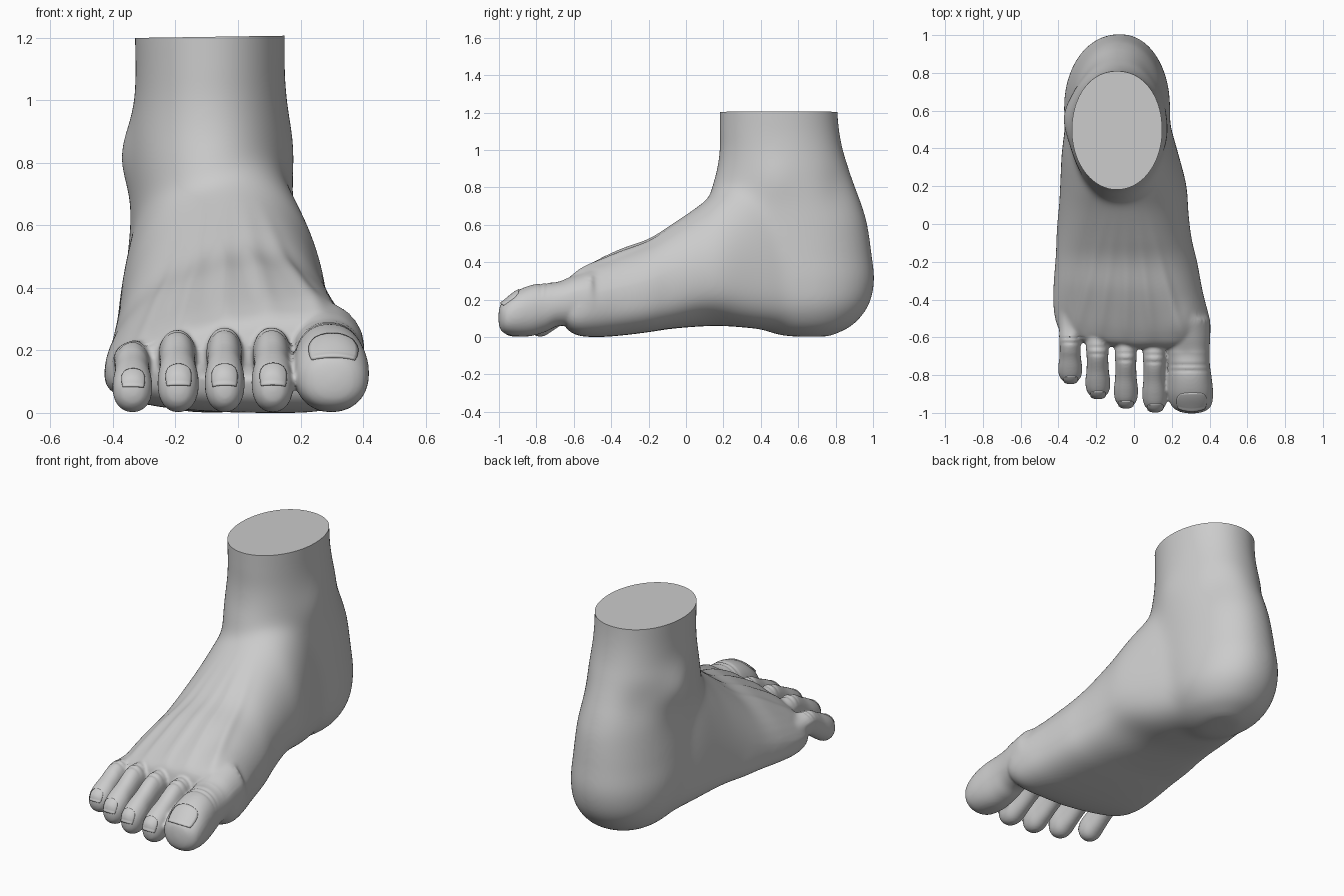
import bpy, bmesh, math
from mathutils import Vector
from mathutils.bvhtree import BVHTree

if "Cube" in bpy.data.objects:
    bpy.data.objects.remove(bpy.data.objects["Cube"])


def spline(rows, steps=6):
    """Smoothly interpolate rows of section values (Catmull-Rom)."""
    out, n = [], len(rows)
    for i in range(n - 1):
        a, b, c, d = (rows[max(0, min(n - 1, i + k))] for k in (-1, 0, 1, 2))
        for s in range(steps):
            t = s / steps
            out.append([0.5 * (2*q + (r - p)*t + (2*p - 5*q + 4*r - s4)*t*t + (3*q - p - 3*r + s4)*t**3)
                        for p, q, r, s4 in zip(a, b, c, d)])
    return out + [list(rows[-1])]


def ring(l, r, peak, top, bot, side_l, side_r, e_top=1.0, e_bot=1.0, n=48):
    """Closed outline made of four rounded quadrants."""
    pts = []
    for i in range(n):
        a = 2 * math.pi * i / n
        c, s = math.cos(a), math.sin(a)
        e = e_top if s > 0 else e_bot
        cx, sz = math.copysign(abs(c)**e, c), math.copysign(abs(s)**e, s)
        side = side_r if c > 0 else side_l
        pts.append((peak + (r - peak if c > 0 else peak - l) * cx,
                    side + (top - side if s > 0 else side - bot) * sz))
    return pts


def loft(bm, rings):
    loops = [[bm.verts.new(p) for p in r] for r in rings]
    new = [bm.faces.new(loops[0]), bm.faces.new(loops[-1])]
    for a, b in zip(loops, loops[1:]):
        for i in range(len(a)):
            j = (i + 1) % len(a)
            new.append(bm.faces.new((a[i], a[j], b[j], b[i])))
    bmesh.ops.recalc_face_normals(bm, faces=new)


bm = bmesh.new()

# Leg and heel: horizontal slices (z, left, right, back centre x, front, back)
leg = [(1.30, -.33, .15, -.09, .18, .81), (1.21, -.33, .15, -.09, .18, .81), (1.1, -.328, .15, -.09, .18, .82),
       (1.0, -.332, .155, -.09, .178, .84), (.9, -.345, .163, -.085, .163, .872), (.8, -.348, .17, -.08, .135, .908),
       (.7, -.343, .175, -.08, .115, .943), (.6, -.345, .18, -.075, .12, .97), (.45, -.36, .187, -.075, .15, .992),
       (.3, -.372, .192, -.075, .2, 1.006), (.17, -.352, .178, -.075, .26, .975), (.07, -.29, .12, -.075, .36, .895),
       (.015, -.2, .035, -.075, .48, .79), (.004, -.14, -.03, -.075, .58, .73)]
loft(bm, [[(x, y, z) for x, y in ring(l, r, c, b, f, (f + b)/2, (f + b)/2, e_top=.95)]
          for z, l, r, c, f, b in spline(leg)])

# Foot: vertical slices (y, left, right, peak x, top, bottom, left side z, right side z)
foot = [(.6, -.35, .17, -.08, .8, .03, .25, .28), (.4, -.382, .228, -.06, .93, .045, .22, .3),
        (.2, -.393, .283, -.03, .815, .06, .18, .31), (.08, -.4, .292, -.01, .715, .057, .16, .29),
        (-.08, -.408, .308, .03, .605, .045, .15, .25), (-.2, -.416, .335, .06, .532, .028, .14, .22),
        (-.35, -.427, .362, .1, .48, .01, .13, .19), (-.48, -.428, .387, .16, .42, .002, .12, .17),
        (-.58, -.41, .4, .2, .362, .012, .12, .16), (-.64, -.37, .375, .2, .305, .05, .13, .16),
        (-.665, -.3, .3, .15, .22, .11, .15, .16)]
loft(bm, [[(x, y + .2 * min(0, x) * min(0, y), z) for x, z in ring(*v, e_bot=.75)]
          for y, *v in spline(foot)])

# Toes: vertical slices (fraction of length, width factor, top, bottom)
big = [(0, .12, .12, .09), (.02, .55, .172, .045), (.08, .88, .204, .018), (.2, 1, .25, .006),
       (.35, .99, .28, .008), (.5, .94, .292, .03), (.63, .95, .297, .06), (.8, 1, .335, .06), (1, 1.02, .37, .05)]
small = [(0, .12, .095, .07), (.02, .55, .13, .035), (.09, .9, .162, .01), (.2, 1.0, .192, .006),
         (.33, .9, .222, .035), (.48, .86, .262, .075), (.6, .9, .276, .1), (.75, .9, .275, .1), (1, .95, .285, .08)]
# tip x, base x, tip y, base y, half width, height factor
toes = [(.306, .275, -1.003, -.5, .119, 1, big), (.112, .104, -.993, -.51, .067, 1, small),
        (-.042, -.045, -.972, -.51, .064, 1, small), (-.19, -.197, -.922, -.49, .066, .98, small),
        (-.337, -.34, -.842, -.45, .064, .87, small)]
for tx, bx, ty, by, w, h, prof in toes:
    rings = []
    for u, k, top, bot in spline(prof):
        x, y, m = tx + (bx - tx)*u, ty + (by - ty)*u, (top*h + bot)/2
        rings.append([(px, y, pz) for px, pz in
                      ring(x - w*k, x + w*k, x, top*h, bot, m, m, .92, .92)])
    loft(bm, rings)

mesh = bpy.data.meshes.new("foot")
bm.to_mesh(mesh)
bm.free()
obj = bpy.data.objects.new("foot", mesh)
bpy.context.collection.objects.link(obj)
bpy.context.view_layer.objects.active = obj
obj.select_set(True)

# Fuse everything into one skin, smoothing the body more than the toes and the instep most
rm = obj.modifiers.new("fuse", 'REMESH')
rm.mode, rm.voxel_size = 'VOXEL', .008
bpy.ops.object.modifier_apply(modifier="fuse")
body, instep = (obj.vertex_groups.new(name=n) for n in ("body", "instep"))
for v in obj.data.vertices:
    x, y, z = v.co
    k = max(0, min(1, (y + .62) / .15))
    if k > 0:
        body.add([v.index], k, 'REPLACE')
    k = max(0, min(1, (y + .1) / .2, (.72 - y) / .2, (1.1 - z) / .2))
    if k > 0:
        instep.add([v.index], k, 'REPLACE')
for name, its, vg in (("soften_instep", 200, "instep"), ("soften_body", 50, "body"), ("soften", 8, "")):
    sm = obj.modifiers.new(name, 'SMOOTH')
    sm.factor, sm.iterations, sm.vertex_group = .5, its, vg
    bpy.ops.object.modifier_apply(modifier=name)

# Ankle bones, tendon hollows, arch and ball: (centre, radius, height)
bumps = [((-.345, .56, .82), .11, .026), ((.17, .48, .86), .12, .012),
         ((-.24, .8, .78), .12, -.016), ((.08, .82, .8), .12, -.012),
         ((.2, .12, .1), .17, -.025), ((.39, -.5, .18), .1, .008),
         ((-.41, -.02, .12), .1, .006), ((.27, -.52, .36), .08, .008)]
bumps = [(Vector(c), r, h) for c, r, h in bumps]
moves = []
for v in obj.data.vertices:
    p, n, d = v.co, v.normal, 0
    for c, r, h in bumps:
        q = (p - c).length / r
        if q < 2.5:
            d += h * math.exp(-q*q)
    # Tendon ridges fanning from the instep to the toes
    up = max(0, n.z - .25) / .75
    if up > 0 and -.68 < p.y < .1:
        t = (.1 - p.y) / .78
        for i, (tx, bx, *_) in enumerate(toes):
            line = (.06 - .05*i) * (1 - t) + bx * t
            ridge = math.exp(-((p.x - line) / (.025 + .012*t))**2)
            d += (ridge - .3) * .02 * t * math.sin(math.pi * min(1, t))**.7 * up
    # Skin folds over the toe joints
    if up > 0 and p.y < -.6:
        for tx, bx, ty, by, w, h, prof in toes:
            if abs(p.x - tx) < w * 1.1:
                for u in ((.45, .51) if prof is big else (.54, .62)):
                    d -= .005 * up * math.exp(-((p.y - ty - (by - ty)*u) / .009)**2)
    moves.append(n * d)
for v, m in zip(obj.data.vertices, moves):
    v.co += m

# Flat cut at the top of the leg
bm = bmesh.new()
bm.from_mesh(obj.data)
bmesh.ops.bisect_plane(bm, geom=bm.verts[:] + bm.edges[:] + bm.faces[:], plane_co=(-.09, .5, 1.205),
                       plane_no=(-.015, 0, 1), clear_outer=True)
bmesh.ops.holes_fill(bm, edges=[e for e in bm.edges if e.is_boundary])
bmesh.ops.recalc_face_normals(bm, faces=bm.faces)
bmesh.ops.translate(bm, verts=bm.verts, vec=(0, 0, -min(v.co.z for v in bm.verts)))
bm.to_mesh(obj.data)
tree = BVHTree.FromBMesh(bm)
bm.free()
bpy.ops.object.shade_smooth_by_angle(angle=math.radians(50))


# Toenails: rounded plates laid on the skin (centre, outward direction, width, length)
def nail(name, centre, out, w, l, n=14):
    centre, out = Vector(centre), Vector(out).normalized()
    side = Vector((1, 0, 0))
    up = side.cross(out) if side.cross(out).z > 0 else out.cross(side)
    nb, grid = bmesh.new(), []
    for j in range(n + 1):
        row = []
        for i in range(n + 1):
            a, b = 2*i/n - 1, 2*j/n - 1
            # Narrow, rounded root; nearly straight front edge
            q = .42 if b > 0 else .2
            p = centre + side*a*math.sqrt(1 - q*b*b)*w/2 + up*b*math.sqrt(1 - q*a*a)*l/2
            hit = tree.ray_cast(p + out*.3, -out)[0] or p
            row.append(nb.verts.new(hit + out*(.005 if b > -.8 else .008)))
        grid.append(row)
    for j in range(n):
        for i in range(n):
            nb.faces.new((grid[j][i], grid[j][i+1], grid[j+1][i+1], grid[j+1][i]))
    bmesh.ops.recalc_face_normals(nb, faces=nb.faces)
    if sum(f.normal.dot(out) for f in nb.faces) < 0:
        bmesh.ops.reverse_faces(nb, faces=nb.faces)
    me = bpy.data.meshes.new(name)
    nb.to_mesh(me)
    nb.free()
    ob = bpy.data.objects.new(name, me)
    bpy.context.collection.objects.link(ob)
    so = ob.modifiers.new("thickness", 'SOLIDIFY')
    so.thickness, so.offset = .014, -1
    bpy.ops.object.select_all(action='DESELECT')
    ob.select_set(True)
    bpy.context.view_layer.objects.active = ob
    bpy.ops.object.shade_smooth_by_angle(angle=math.radians(40))


nail("big_toe_nail", (.305, -.93, .2), (0, -.62, .78), .16, .125)
for name, x, y, z, w in (("second_toe_nail", .113, -.955, .108, .088), ("third_toe_nail", -.043, -.935, .106, .085),
                         ("fourth_toe_nail", -.19, -.885, .106, .084), ("little_toe_nail", -.335, -.81, .1, .076)):
    nail(name, (x, y, z), (0, -.8, .6), w, w * .95)
